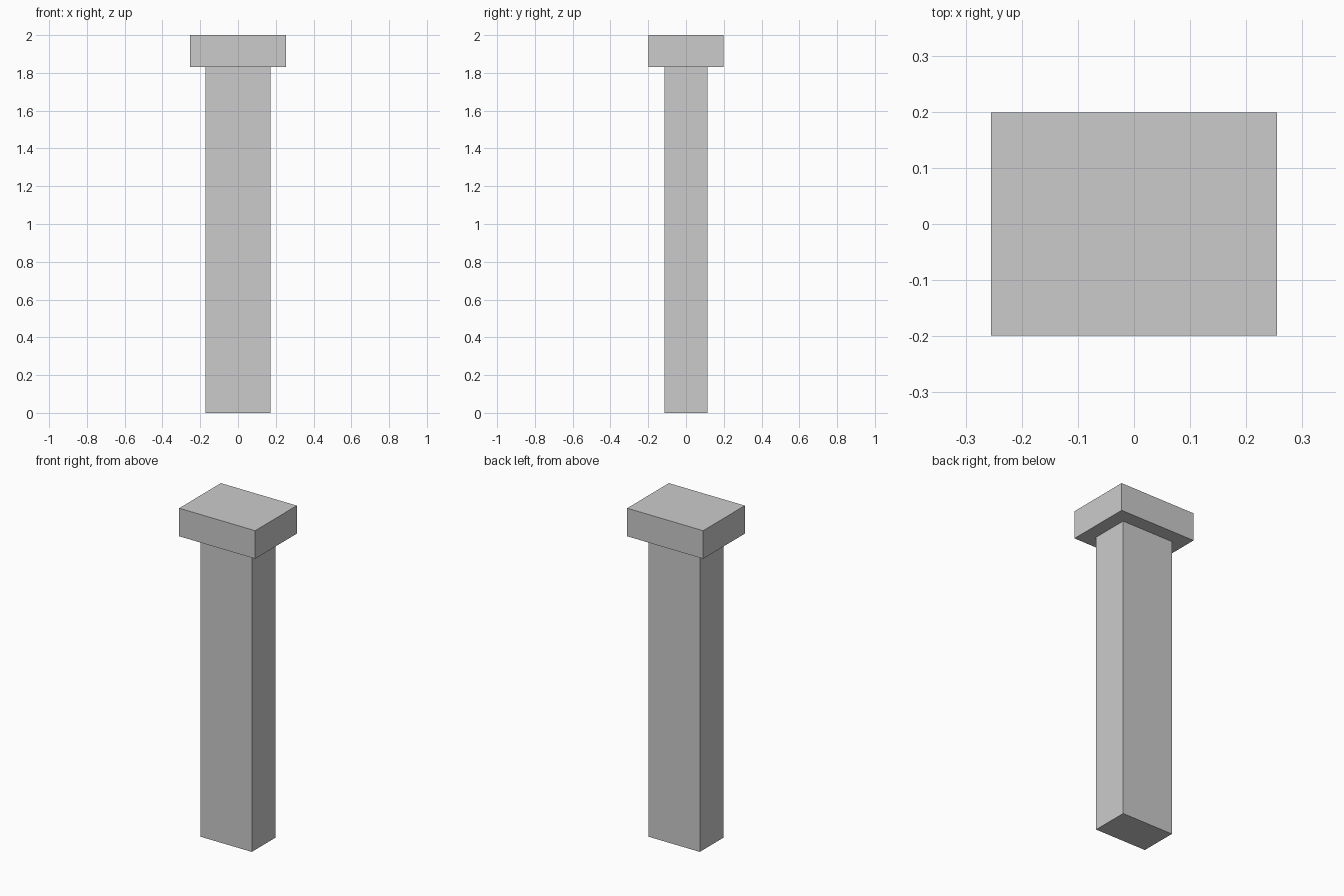
import bpy

if "Cube" in bpy.data.objects:
    bpy.data.objects.remove(bpy.data.objects["Cube"])


def box(name, width, depth, z0, z1):
    bpy.ops.mesh.primitive_cube_add(size=1, location=(0, 0, (z0 + z1) / 2))
    obj = bpy.context.object
    obj.name = name
    obj.scale = (width, depth, z1 - z0)
    bpy.ops.object.transform_apply(location=False, rotation=False, scale=True)
    return obj


CAP_BOTTOM = 1.83

# Tall rectangular shaft
box("pillar_shaft", 0.345, 0.228, 0, CAP_BOTTOM)

# Overhanging cap block
box("pillar_cap", 0.509, 0.398, CAP_BOTTOM, 2)
